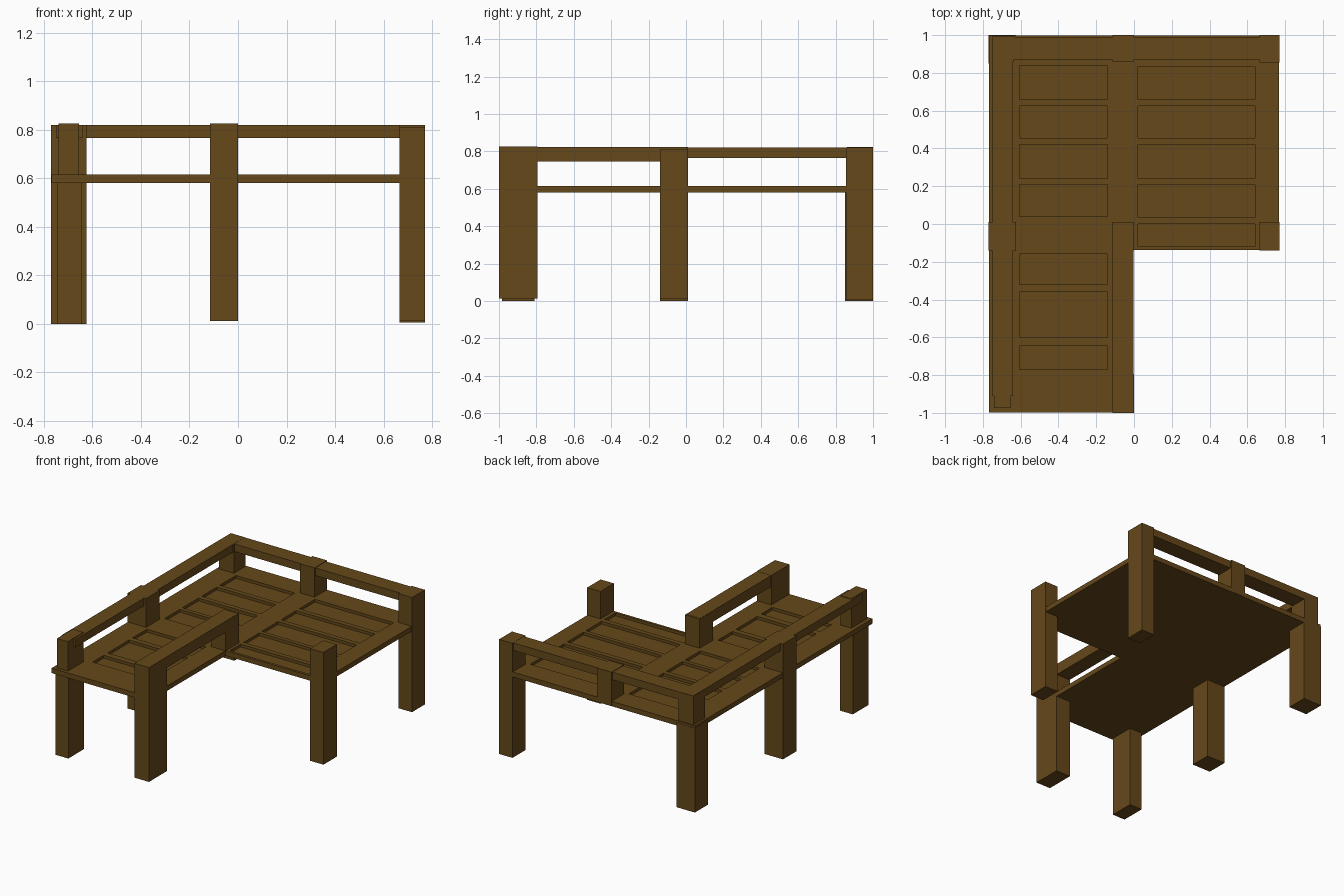
import bpy, bmesh

if "Cube" in bpy.data.objects:
    bpy.data.objects.remove(bpy.data.objects["Cube"])

wood = bpy.data.materials.new("brown_wood")
wood.diffuse_color = (0.13, 0.065, 0.01, 1)
wood.use_nodes = True
wood.node_tree.nodes["Principled BSDF"].inputs["Base Color"].default_value = wood.diffuse_color


def finish(name, bm):
    bmesh.ops.recalc_face_normals(bm, faces=bm.faces)
    me = bpy.data.meshes.new(name)
    bm.to_mesh(me)
    bm.free()
    me.materials.append(wood)
    ob = bpy.data.objects.new(name, me)
    bpy.context.collection.objects.link(ob)
    return ob


def add_box(bm, x0, x1, y0, y1, z0, z1):
    for v in bmesh.ops.create_cube(bm, size=1)["verts"]:
        v.co.x = x1 if v.co.x > 0 else x0
        v.co.y = y1 if v.co.y > 0 else y0
        v.co.z = z1 if v.co.z > 0 else z0


def box(name, *dims):
    bm = bmesh.new()
    add_box(bm, *dims)
    return finish(name, bm)


# L-shaped deck slab
Z0, Z1 = 0.58, 0.615
bm = bmesh.new()
outline = [(-.768, -.998), (-.002, -.998), (-.002, -.138), (.768, -.138), (.768, .998), (-.768, .998)]
face = bm.faces.new([bm.verts.new((x, y, Z0)) for x, y in outline])
new = bmesh.ops.extrude_face_region(bm, geom=[face])["geom"]
bmesh.ops.translate(bm, vec=(0, 0, Z1 - Z0), verts=[g for g in new if isinstance(g, bmesh.types.BMVert)])
deck = finish("deck", bm)

# recessed panels cut into the deck
left_rows = [(.66, .84), (.455, .625), (.24, .42), (.04, .21), (-.32, -.16), (-.60, -.36), (-.77, -.645)]
right_rows = [(.66, .835), (.455, .625), (.24, .42), (.035, .21), (-.12, 0)]
bm = bmesh.new()
for y0, y1 in left_rows:
    add_box(bm, -.605, -.14, y0, y1, Z1 - .02, Z1 + .05)
for y0, y1 in right_rows:
    add_box(bm, .02, .64, y0, y1, Z1 - .02, Z1 + .05)
cutter = finish("panel_cutter", bm)
cutter.hide_render = True
mod = deck.modifiers.new("panels", 'BOOLEAN')
mod.operation, mod.solver, mod.object = 'DIFFERENCE', 'EXACT', cutter
bpy.context.view_layer.objects.active = deck
bpy.ops.object.modifier_apply(modifier=mod.name)
bpy.data.objects.remove(cutter)

# full-height and lower legs
box("front_left_leg", -.745, -.645, -.985, -.81, 0, .59)
box("front_inner_leg", -.115, 0, -1, -.795, .012, .825)
box("middle_left_leg", -.77, -.625, -.14, .01, 0, .82)
box("back_left_leg", -.77, -.625, .85, 1, 0, .60)
box("front_right_leg", .665, .77, -.14, .01, .012, .81)
box("back_right_leg", .665, .77, .855, 1, .005, .82)

# short posts above the deck
box("front_left_post", -.74, -.655, -.975, -.80, .60, .825)
box("back_left_post", -.752, -.635, .86, .992, .60, .818)
box("back_middle_post", -.115, 0, .86, 1, .582, .823)
box("inner_corner_post", -.115, 0, -.14, .01, .582, .823)

# rails
box("left_rail", -.75, -.64, -.91, .99, .765, .82)
box("back_rail", -.75, .76, .87, .99, .765, .819)
box("inner_rail", -.113, -.002, -.81, 0, .745, .824)
